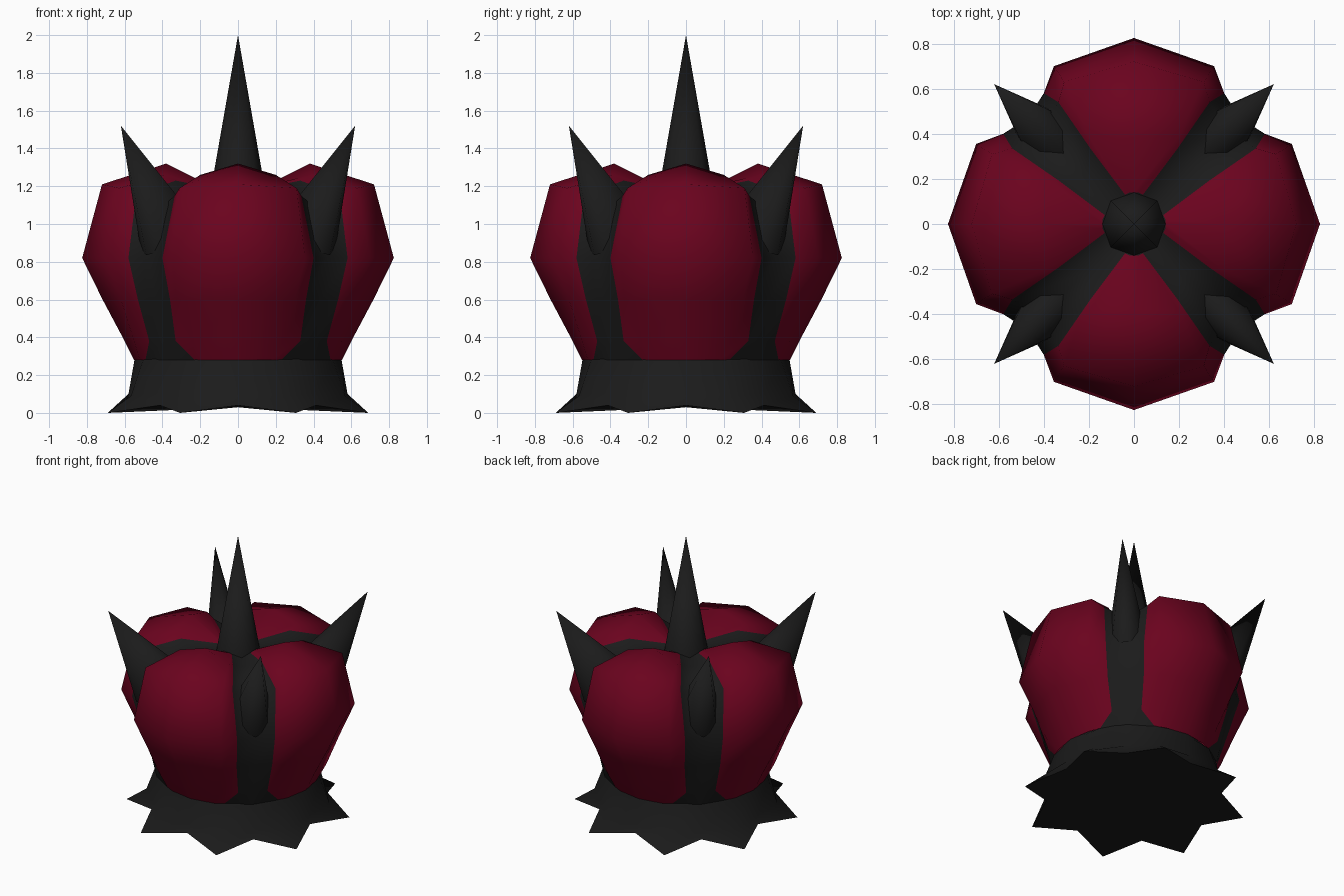
import bpy
import bmesh
from math import cos, sin, pi, radians
from mathutils import Vector

cube = bpy.data.objects.get("Cube")
if cube:
    bpy.data.objects.remove(cube, do_unlink=True)


def material(name, color):
    m = bpy.data.materials.new(name)
    m.use_nodes = True
    m.diffuse_color = color
    bsdf = next(n for n in m.node_tree.nodes if n.type == 'BSDF_PRINCIPLED')
    bsdf.inputs["Base Color"].default_value = color
    bsdf.inputs["Roughness"].default_value = 0.8
    return m


RED = material("crimson_cloth", (0.145, 0.001, 0.013, 1))
DARK = material("charcoal", (0.011, 0.011, 0.011, 1))


def finish(bm, name, mats, angle):
    mesh = bpy.data.meshes.new(name)
    bm.to_mesh(mesh)
    bm.free()
    for m in mats:
        mesh.materials.append(m)
    ob = bpy.data.objects.new(name, mesh)
    bpy.context.collection.objects.link(ob)
    bpy.ops.object.select_all(action='DESELECT')
    ob.select_set(True)
    bpy.context.view_layer.objects.active = ob
    bpy.ops.object.shade_smooth_by_angle(angle=angle)


def loft(bm, rings):
    """Join closed rings, bottom to top, with quads; returns vertex rows and face strips."""
    rows = [[bm.verts.new(p) for p in ring] for ring in rings]
    n = len(rows[0])
    strips = []
    for a, b in zip(rows, rows[1:]):
        strips.append([bm.faces.new((a[i], a[(i + 1) % n], b[(i + 1) % n], b[i]))
                       for i in range(n)])
    return rows, strips


def fan(bm, ring, tip):
    c = bm.verts.new(tip)
    return [bm.faces.new((ring[i], ring[(i + 1) % len(ring)], c)) for i in range(len(ring))]


# Four-lobed cap: each level lists axis, shoulder, panel edge and groove (out, side, z)
levels = [
    [(.55, 0, .28), (.52, .17, .28), (.49, .23, .28), (.39, .39, .28)],
    [(.60, 0, .38), (.55, .24, .38), (.47, .33, .38), (.405, .405, .38)],
    [(.717, 0, .60), (.62, .30, .60), (.53, .36, .60), (.44, .44, .60)],
    [(.825, 0, .82), (.70, .355, .82), (.58, .40, .82), (.47, .47, .82)],
    [(.72, 0, 1.21), (.63, .31, 1.19), (.54, .335, 1.15), (.415, .415, 1.08)],
    [(.38, 0, 1.32), (.39, .20, 1.26), (.33, .19, 1.23), (.22, .22, 1.18)],
    [(.14, 0, 1.20), (.14, .02, 1.20), (.13, .04, 1.19), (.10, .10, 1.17)],
]


def lobed_ring(level):
    axis, shoulder, edge, groove = level
    lobe = [(edge, -1), (shoulder, -1), (axis, 1), (shoulder, 1), (edge, 1), (groove, 1)]
    ring = []
    for q in range(4):
        c, s = round(cos(q * pi / 2)), round(sin(q * pi / 2))
        for (u, v, z), side in lobe:
            v *= side
            ring.append((u * c - v * s, u * s + v * c, z))
    return ring


bm = bmesh.new()
rows, strips = loft(bm, [lobed_ring(lv) for lv in levels])
for strip in strips:
    for i, f in enumerate(strip):
        f.material_index = 0 if i % 6 < 4 else 1   # the two strips by each groove are dark
for f in fan(bm, rows[-1], (0, 0, 1.18)):
    f.material_index = 1
finish(bm, "lobed_cap", [RED, DARK], pi)


# Flared collar ending in eight points, paired about the diagonals
def collar_ring(valley, point, z_valley, z_point):
    ring = []
    for i in range(8):
        tip_angle = 24 if i % 2 == 0 else 21
        for angle, r, z in ((0, valley, z_valley), (tip_angle, point, z_point)):
            a = radians(45 * i + angle)
            ring.append((r * cos(a), r * sin(a), z))
    return ring


bm = bmesh.new()
rows, _ = loft(bm, [
    collar_ring(.585, .755, .04, 0),
    collar_ring(.58, .62, .10, .09),
    collar_ring(.55, .555, .27, .27),
    collar_ring(.545, .54, .295, .285),
])
fan(bm, rows[0][::-1], (0, 0, .03))
finish(bm, "pointed_collar", [DARK], 1.2)


# Spikes: one upright in the middle, four blade-like ones leaning out along the grooves
def spike(name, base, tip, width, depth):
    base, tip = Vector(base), Vector(tip)
    turn = (tip - base).to_track_quat('Z', 'Y')
    bm = bmesh.new()
    ring = []
    for i in range(8):
        a = pi * i / 4
        ring.append(bm.verts.new(base + turn @ Vector((width * cos(a), depth * sin(a), 0))))
    fan(bm, ring, tip)
    finish(bm, name, [DARK], 1.2)


spike("centre_spike", (0, 0, 1.15), (0, 0, 2), .149, .149)
for sx, side in ((1, "left"), (-1, "right")):
    for sy, end in ((-1, "front"), (1, "back")):
        spike(f"{end}_{side}_spike", (.365 * sx, .365 * sy, .94), (.62 * sx, .62 * sy, 1.52),
              .13, .20)
